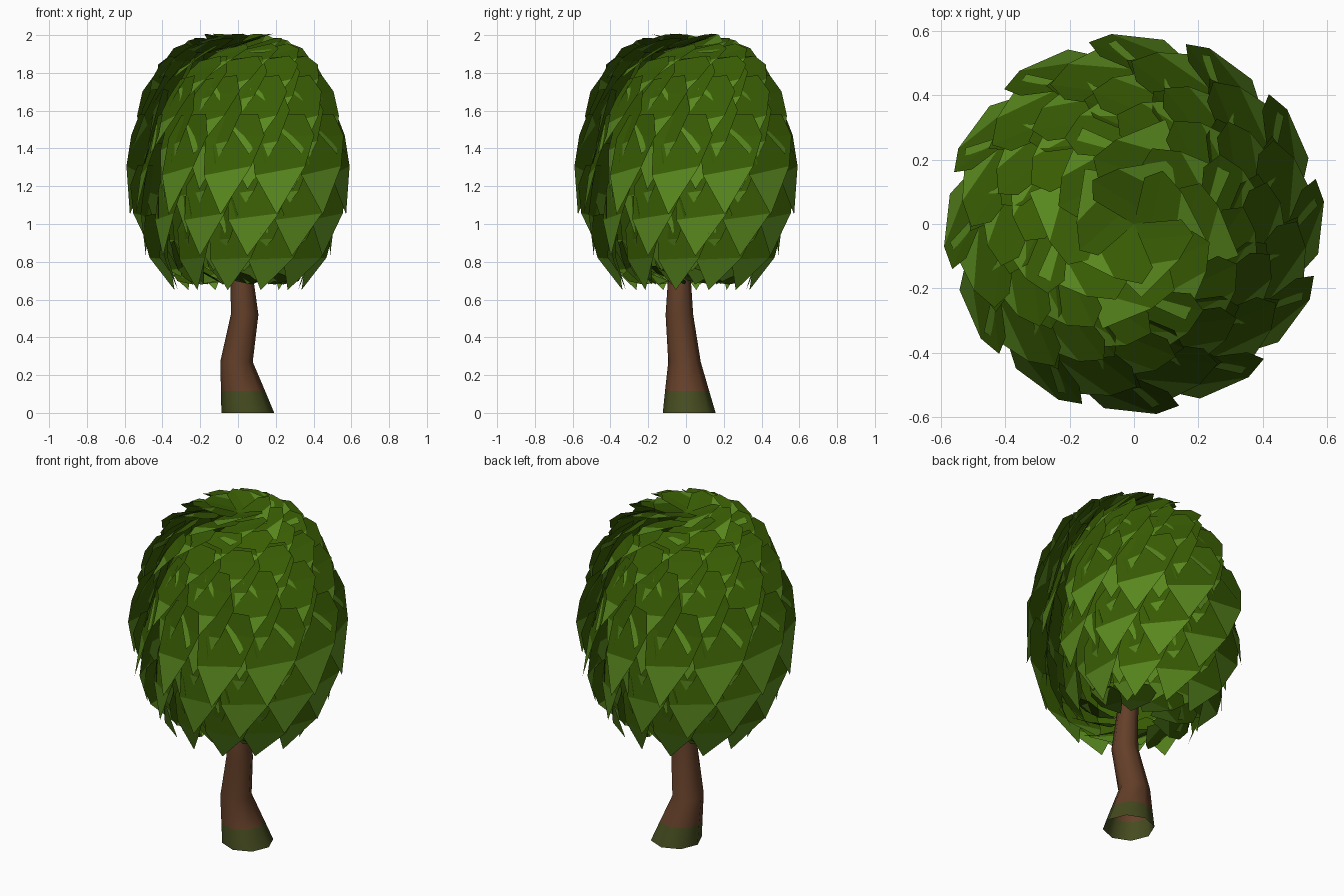
import bpy
from math import sin, cos, pi, hypot

cube = bpy.data.objects.get("Cube")
if cube:
    bpy.data.objects.remove(cube, do_unlink=True)


def material(name, rgb):
    m = bpy.data.materials.new(name)
    m.use_nodes = True
    m.diffuse_color = (*rgb, 1)
    bsdf = next(n for n in m.node_tree.nodes if n.type == 'BSDF_PRINCIPLED')
    bsdf.inputs["Base Color"].default_value = (*rgb, 1)
    return m


DARK = material("dark leaf green", (0.04, 0.108, 0.001))
LIGHT = material("light leaf green", (0.1, 0.25, 0.013))
BARK = material("bark brown", (0.127, 0.05, 0.022))
MOSS = material("moss green", (0.06, 0.071, 0.014))


def build(name, verts, faces, mats, indices, smooth):
    mesh = bpy.data.meshes.new(name)
    mesh.from_pydata(verts, [], faces)
    for m in mats:
        mesh.materials.append(m)
    for poly, i in zip(mesh.polygons, indices):
        poly.material_index = i
        poly.use_smooth = smooth
    ob = bpy.data.objects.new(name, mesh)
    bpy.context.collection.objects.link(ob)
    return ob


# Leaf outline: u runs across, v runs from stem to tip
OUTLINE = [(-.32, 0), (.32, 0), (-.5, .22), (.5, .22), (-.4, .6), (.38, .53), (0, 1)]
LEAF_FACES = [(2, 3, 1, 0), (4, 5, 3, 2), (6, 5, 4)]


def leaf_row(name, count, top, tip, width, bow, phase):
    """Ring of drooping leaves between two (radius, height) points."""
    dr, dz = tip[0] - top[0], tip[1] - top[1]
    length = hypot(dr, dz)
    nr, nz = -dz / length, dr / length
    verts, faces, indices = [], [], []
    for k in range(count):
        a = -pi / 2 + phase + 2 * pi * k / count
        base = len(verts)
        for u, v in OUTLINE:
            side = u * width
            lift = bow * sin(pi * v) + .08 * u - .7 * side * side
            r = top[0] + dr * v + nr * lift
            z = top[1] + dz * v + nz * lift
            t = side + .25 * width * (1 - v)
            verts.append((r * cos(a) - t * sin(a), r * sin(a) + t * cos(a), z))
        faces += [tuple(base + i for i in f) for f in LEAF_FACES]
        indices += [0, 0, 1]
    build(name, verts, faces, [DARK, LIGHT], indices, False)


# Crown of leaves, from the cap down to the inward-turned underside
ROWS = [
    ("cap", 5, (.0, 1.975), (.23, 1.965), .26, .01),
    ("upper_crown", 8, (.1, 1.96), (.34, 1.91), .26, .015),
    ("shoulder", 12, (.22, 1.94), (.425, 1.77), .27, .015),
    ("upper", 12, (.32, 1.88), (.485, 1.63), .28, .015),
    ("upper_middle", 12, (.39, 1.78), (.575, 1.37), .31, .01),
    ("middle", 12, (.48, 1.58), (.58, 1.05), .33, .02),
    ("lower_middle", 12, (.48, 1.31), (.49, .83), .33, .03),
    ("lower", 12, (.45, 1.05), (.34, .65), .29, .04),
]
for i, (name, count, top, tip, width, bow) in enumerate(ROWS):
    phase = .1 + (i % 2) * pi / count
    leaf_row(name + "_leaves", count, top, tip, width, bow, phase)
    # Backing row raised and tucked under the main one
    if i >= 4:
        dr, dz = .25 * (tip[0] - top[0]) + .055, .25 * (tip[1] - top[1])
        leaf_row(name + "_backing_leaves", count, (top[0] - dr, top[1] - dz),
                 (tip[0] - dr, tip[1] - dz), width, bow, phase + pi / count)
leaf_row("inner_leaves", 12, (.37, .9), (.24, .68), .24, .03, .2)
leaf_row("underside_leaves", 10, (.31, .75), (.1, .7), .24, .02, .4)

# Bent eight-sided trunk, open below: (height, x, y, radius)
RINGS = [(0, .052, .017, .14), (.115, .027, .006, .117), (.27, -.008, -.008, .086),
         (.52, .035, -.035, .073), (.7, .022, -.035, .061), (.85, .01, -.03, .055)]
N = 8
verts = [(x + r * cos(2 * pi * k / N), y + r * sin(2 * pi * k / N), z)
         for z, x, y, r in RINGS for k in range(N)]
faces = [(i * N + k, i * N + (k + 1) % N, (i + 1) * N + (k + 1) % N, (i + 1) * N + k)
         for i in range(len(RINGS) - 1) for k in range(N)]
build("trunk", verts, faces, [BARK, MOSS], [int(i < N) for i in range(len(faces))], True)
